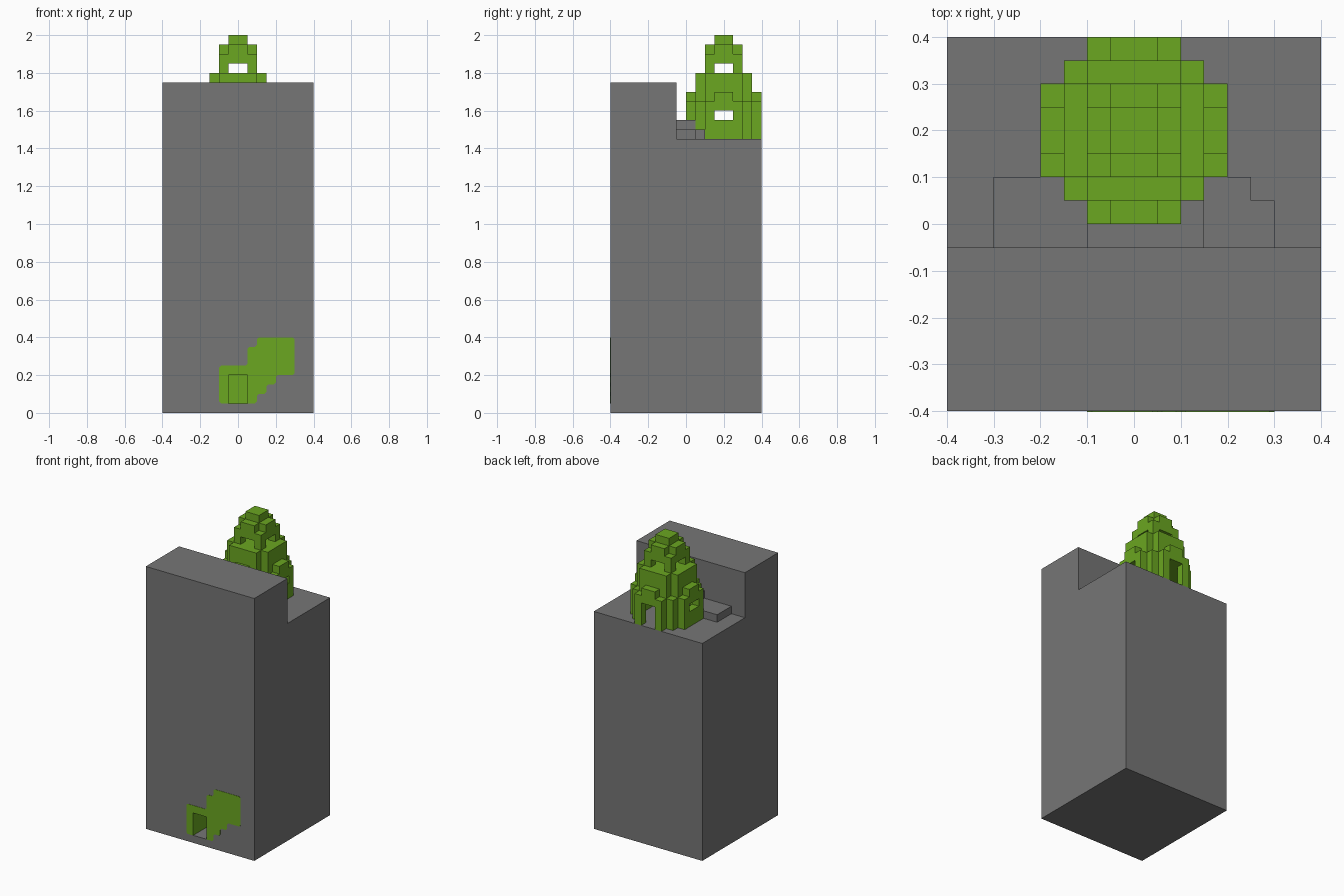
import bpy, bmesh
from mathutils import Vector

if "Cube" in bpy.data.objects:
    bpy.data.objects.remove(bpy.data.objects["Cube"], do_unlink=True)


def material(name, r, g, b):
    m = bpy.data.materials.new(name)
    m.use_nodes = True
    m.diffuse_color = (r, g, b, 1)
    m.node_tree.nodes["Principled BSDF"].inputs["Base Color"].default_value = (r, g, b, 1)
    return m


GREY = material("stone grey", 0.18, 0.18, 0.18)
GREEN = material("moss green", 0.145, 0.385, 0.015)
U = 0.05  # one building cube


def prism(name, outline, place, direction, mat, round_rule=None):
    """Extrude a flat outline; place turns a 2D point into 3D."""
    bm = bmesh.new()
    face = bm.faces.new([bm.verts.new(place(a, b)) for a, b in outline])
    if round_rule:
        corners = [v for v in bm.verts if round_rule(v.co)]
        bmesh.ops.bevel(bm, geom=corners, offset=0.01, segments=1, affect='VERTICES')
    out = bmesh.ops.extrude_face_region(bm, geom=bm.faces[:])
    moved = [g for g in out["geom"] if isinstance(g, bmesh.types.BMVert)]
    bmesh.ops.translate(bm, verts=moved, vec=Vector(direction))
    bmesh.ops.recalc_face_normals(bm, faces=bm.faces[:])
    mesh = bpy.data.meshes.new(name)
    bm.to_mesh(mesh)
    bm.free()
    mesh.materials.append(mat)
    ob = bpy.data.objects.new(name, mesh)
    bpy.context.collection.objects.link(ob)
    return ob


def upright(name, outline, z0, z1, mat=GREEN):
    return prism(name, outline, lambda a, b: (a, b, z0), (0, 0, z1 - z0), mat)


def rect(x0, x1, y0, y1):
    return [(x0, y0), (x1, y0), (x1, y1), (x0, y1)]


def round_plan(steps):
    """Stepped round outline about the tower axis from one quarter, in cubes."""
    quarter = [(a * U, b * U) for a, b in steps]
    pts = quarter + [(-a, b) for a, b in reversed(quarter)]
    pts += [(-a, -b) for a, b in pts]
    return [(a, b + 4 * U) for a, b in pts]


def cut(target, *cutters):
    for cutter in cutters:
        mod = target.modifiers.new("cut", 'BOOLEAN')
        mod.object, mod.operation, mod.solver = cutter, 'DIFFERENCE', 'EXACT'
        bpy.context.view_layer.objects.active = target
        bpy.ops.object.modifier_apply(modifier=mod.name)
        cutter.hide_render = True
        bpy.data.objects.remove(cutter, do_unlink=True)


# Cliff: tall block with a ledge cut into the back
GROUND = 1.45
cliff = prism("cliff", [(-.4, 0), (.4, 0), (.4, GROUND), (-.05, GROUND), (-.05, 1.75), (-.4, 1.75)],
              lambda a, b: (-.4, a, b), (.8, 0, 0), GREY)
cut(cliff, upright("tunnel_cutter", rect(-U, U, -.5, -.2), U, .2, GREY))

# Tunnel walls and end are green, the floor stays stone
cliff.data.materials.clear()
cliff.data.materials.append(GREY)
cliff.data.materials.append(GREEN)
for p in cliff.data.polygons:
    c = p.center
    inside = abs(c.x) < .06 and -.39 < c.y < -.19 and .04 < c.z < .21
    p.material_index = 1 if inside and p.normal.z < .5 else 0

# Mossy patch around the tunnel mouth
patch = [(-.1, .05), (-.1, .25), (.05, .25), (.05, .35), (.1, .35), (.1, .4), (.3, .4), (.3, .2),
         (.2, .2), (.2, .15), (.15, .15), (.15, .1), (.1, .1), (.1, .05),
         (.05, .05), (.05, .2), (-.05, .2), (-.05, .05)]
prism("moss_patch", patch, lambda a, b: (a, -.4, b), (0, -.002, 0), GREEN,
      lambda co: not (abs(co.x) < .06 and co.z < .21))

# Rock steps between cliff and tower
upright("lower_step", [(-.3, -.05), (.3, -.05), (.3, .05), (.25, .05), (.25, .1), (-.3, .1)],
        GROUND, 1.5, GREY)
upright("upper_step", [(-.1, -.05), (.15, -.05), (.15, .05), (.1, .05), (.1, 0), (-.1, 0)],
        1.5, 1.55, GREY)

# Tower: round lower wall with room, doorway and windows
OCTAGON = [(3, 2), (2, 2), (2, 3)]
wall = upright("lower_wall", round_plan([(4, 2), (3, 2), (3, 3), (2, 3), (2, 4)]), GROUND, 1.65)
cut(wall,
    upright("room_cutter", round_plan(OCTAGON), 1.4, 1.6),
    upright("door_cutter", rect(-U, U, .2, .5), 1.4, 1.6),
    upright("side_window_cutter", rect(-.3, .3, .15, .25), 1.55, 1.6),
    upright("front_window_cutter", rect(-U, U, -.1, .2), 1.55, 1.6))

# One battlement on each side
for name, x, y in (("left", 3.5, 0), ("right", -3.5, 0), ("back", 0, 3.5), ("front", 0, -3.5)):
    hx, hy = (.5, 1) if x else (1, .5)
    upright(name + "_battlement", rect((x - hx) * U, (x + hx) * U, (y + 4 - hy) * U, (y + 4 + hy) * U),
            1.65, 1.7)

# Middle tier, belfry with openings on four sides, and stepped roof
upright("middle_tier", round_plan(OCTAGON), 1.65, 1.8)
belfry = upright("belfry", rect(-.1, .1, .1, .3), 1.8, 1.9)
cut(belfry,
    upright("cross_cutter", round_plan([(3, 1), (1, 1), (1, 3)]), 1.75, 1.85))
upright("roof_cross", round_plan([(2, 1), (1, 1), (1, 2)]), 1.9, 1.95)
upright("roof_cap", rect(-U, U, .15, .25), 1.95, 2.0)
